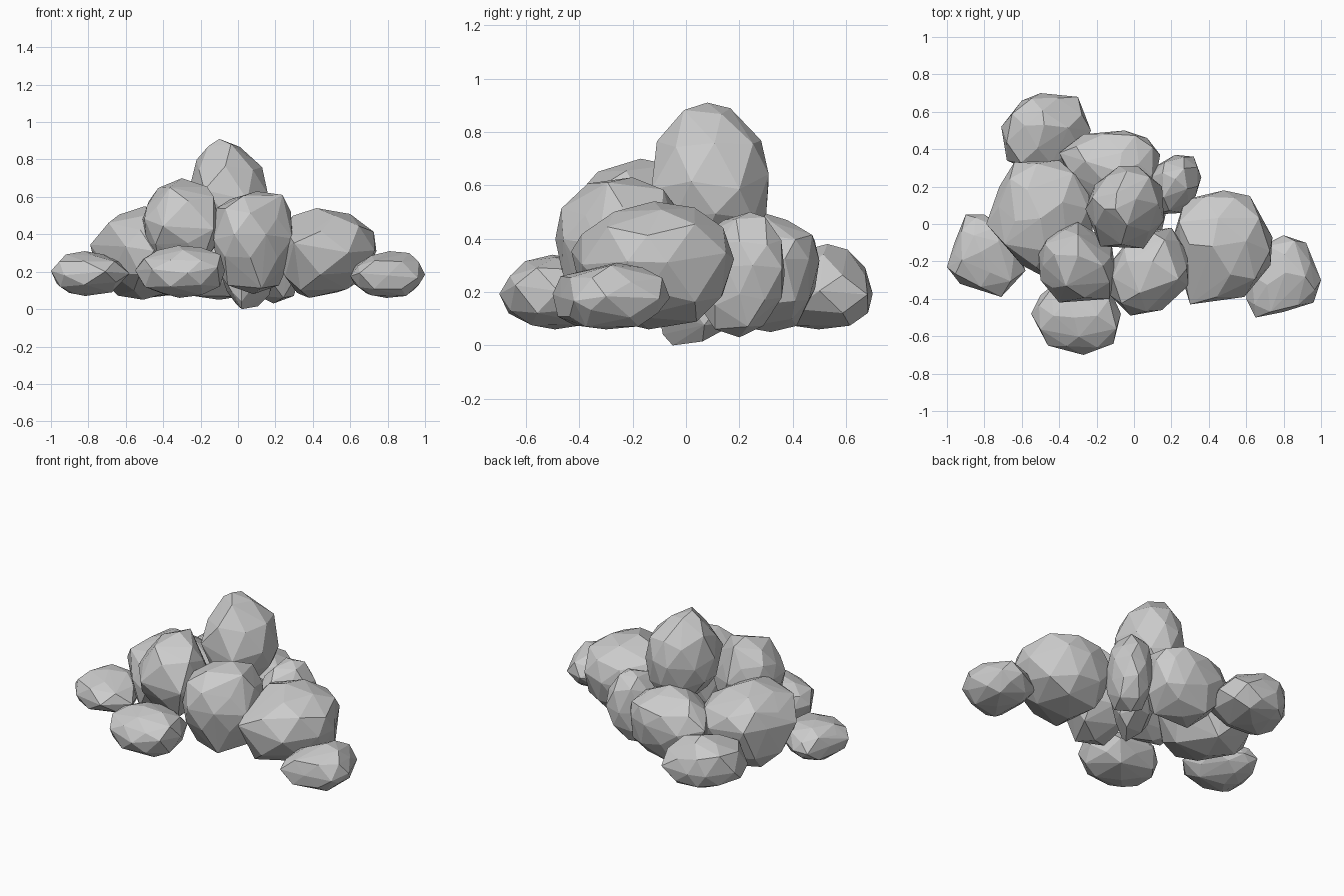
import bpy, bmesh, random
from math import sqrt
from mathutils import Vector

if "Cube" in bpy.data.objects:
    bpy.data.objects.remove(bpy.data.objects["Cube"])


def rock(name, plan, zs, peak, seed, foot=None, top=0.5, base=0.6):
    """Faceted boulder: a plan outline shrunk towards a peak above and a foot below.
    zs = bottom, widest level, top; the jittered rings are wrapped in a convex hull."""
    rnd = random.Random(seed)
    z0, zw, z1 = zs
    n = len(plan)
    ring = [Vector(p) for p in plan]
    mids = [(ring[i] + ring[(i + 1) % n]) * 0.5 for i in range(n)]
    mid = sum(ring, Vector((0, 0))) / n
    peak = Vector(peak)
    foot = Vector(foot) if foot else mid
    pts = []

    def add(outline, scale, t, wobble):
        # t runs from -1 at the bottom to 1 at the top
        centre = peak if t > 0 else foot
        for p in outline:
            q = centre + (p - centre) * scale * (1 + rnd.uniform(-wobble, wobble))
            h = t + (rnd.uniform(-0.13, 0.13) if abs(t) < 0.9 else -t * rnd.uniform(0, 0.15))
            pts.append((q.x, q.y, zw + h * (z1 - zw if h > 0 else zw - z0)))

    add(ring, 1.0, 0.0, 0.0)
    add(mids, 0.93, 0.5, 0.06)
    add(ring[::2], top, 0.93, 0.15)
    add(mids, 0.93, -0.5, 0.06)
    add(ring[1::2], base, -0.93, 0.12)
    pts.append((peak.x, peak.y, z1))
    pts.append((foot.x, foot.y, z0))

    # convex skin
    bm = bmesh.new()
    for p in pts:
        bm.verts.new(p)
    bmesh.ops.convex_hull(bm, input=bm.verts[:])
    bmesh.ops.delete(bm, geom=[v for v in bm.verts if not v.link_faces], context='VERTS')
    bmesh.ops.recalc_face_normals(bm, faces=bm.faces[:])
    me = bpy.data.meshes.new(name)
    bm.to_mesh(me)
    bm.free()
    ob = bpy.data.objects.new(name, me)
    bpy.context.collection.objects.link(ob)


# upper boulders
rock("peak_rock",
     [(-.26, .08), (-.21, .21), (-.08, .31), (.02, .31), (.15, .2), (.16, .02), (.05, -.13), (-.18, -.12)],
     (.34, .62, .91), (-.1, .08), 1, top=0.4)
rock("upper_left_rock",
     [(-.51, -.16), (-.45, -.05), (-.3, .01), (-.12, -.1), (-.1, -.25), (-.13, -.4), (-.4, -.42), (-.5, -.3)],
     (.2, .45, .7), (-.3, -.17), 2, top=0.6)
rock("front_centre_rock",
     [(-.12, -.2), (0, -.05), (.2, -.02), (.29, -.15), (.29, -.33), (.15, -.46), (-.02, -.49), (-.13, -.38)],
     (.08, .4, .63), (.1, -.2), 3, top=0.65)

# large flank boulders
rock("right_rock",
     [(.2, -.1), (.27, .13), (.48, .18), (.62, .15), (.74, -.07), (.73, -.22), (.59, -.39), (.3, -.43)],
     (.06, .33, .54), (.42, -.12), 4, foot=(.38, -.14), top=0.5)
rock("left_rock",
     [(-.79, 0), (-.72, .2), (-.64, .33), (-.4, .34), (-.24, .22), (-.22, -.05), (-.45, -.3), (-.6, -.22)],
     (.05, .33, .55), (-.5, .03), 5)
rock("back_rock",
     [(-.4, .38), (-.27, .48), (-.05, .5), (.07, .46), (.14, .37), (.1, .15), (-.1, .05), (-.3, .15)],
     (.05, .31, .5), (-.08, .28), 6)
rock("back_right_rock",
     [(.1, .3), (.22, .37), (.32, .36), (.36, .25), (.33, .15), (.27, .06), (.1, .05), (.06, .2)],
     (.03, .3, .5), (.22, .24), 7, foot=(.19, .2), top=0.55)

# low outlying stones
rock("far_left_stone",
     [(-1, -.23), (-.96, -.1), (-.9, .05), (-.8, .05), (-.65, -.05), (-.58, -.25), (-.71, -.39), (-.93, -.32)],
     (.07, .19, .31), (-.82, -.15), 8)
rock("far_right_stone",
     [(.6, -.4), (.65, -.5), (.8, -.47), (.96, -.42), (1, -.3), (.92, -.1), (.8, -.06), (.62, -.15)],
     (.06, .18, .31), (.81, -.26), 9)
rock("front_stone",
     [(-.55, -.48), (-.5, -.38), (-.4, -.3), (-.15, -.3), (-.07, -.48), (-.11, -.64), (-.27, -.7), (-.46, -.65)],
     (.06, .21, .34), (-.32, -.5), 10)
rock("back_left_stone",
     [(-.71, .52), (-.6, .66), (-.5, .7), (-.3, .68), (-.23, .5), (-.32, .3), (-.55, .28), (-.68, .34)],
     (.06, .19, .38), (-.48, .53), 11, top=0.45)

# small wedge under the middle
rock("under_stone",
     [(-.1, -.02), (-.04, .15), (.08, .22), (.2, .18), (.15, -.03), (.02, -.12)],
     (0, .2, .4), (.05, .05), 12, foot=(.02, -.05), base=0.5)
